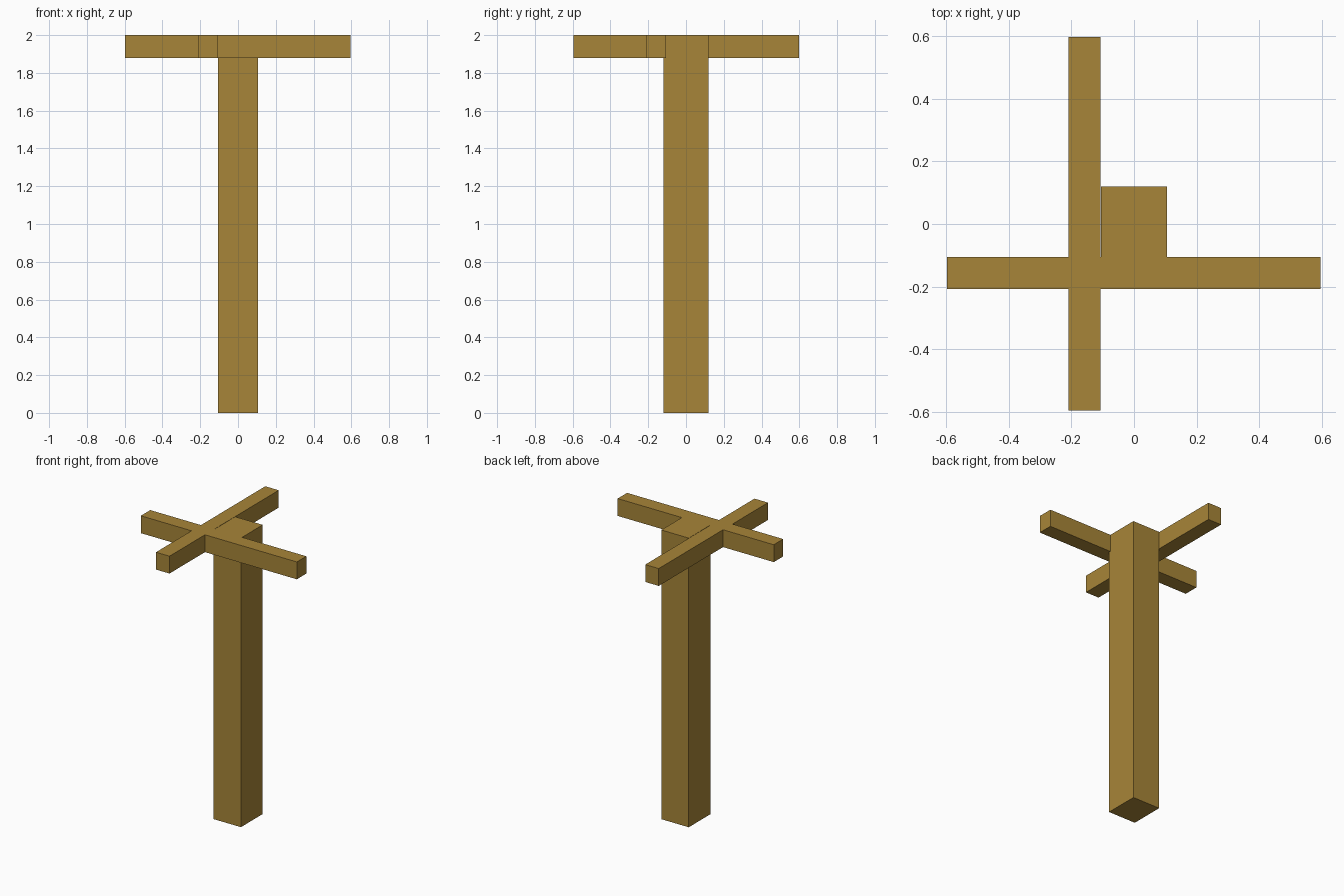
import bpy
import bmesh
from mathutils import Vector

cube = bpy.data.objects.get("Cube")
if cube:
    bpy.data.objects.remove(cube, do_unlink=True)

# Single timber colour
wood = bpy.data.materials.new("ochre_wood")
wood.use_nodes = True
colour = (0.39, 0.235, 0.04, 1)
wood.diffuse_color = colour
wood.node_tree.nodes["Principled BSDF"].inputs["Base Color"].default_value = colour


def timber(name, low, high):
    """Square-edged timber spanning two opposite corners."""
    low, high = Vector(low), Vector(high)
    bm = bmesh.new()
    bmesh.ops.create_cube(bm, size=1)
    bmesh.ops.scale(bm, vec=high - low, verts=bm.verts)
    bmesh.ops.translate(bm, vec=(low + high) / 2, verts=bm.verts)
    mesh = bpy.data.meshes.new(name)
    bm.to_mesh(mesh)
    bm.free()
    mesh.materials.append(wood)
    obj = bpy.data.objects.new(name, mesh)
    bpy.context.collection.objects.link(obj)
    return obj


top, underside = 2.0, 1.88

# Upright post
timber("post", (-0.105, -0.118, 0), (0.105, 0.12, top))

# Two crossing beams lapped against the front and right faces of the post
timber("front_beam", (-0.598, -0.208, underside), (0.596, -0.105, top))
timber("side_beam", (-0.21, -0.596, underside), (-0.107, 0.598, top))
